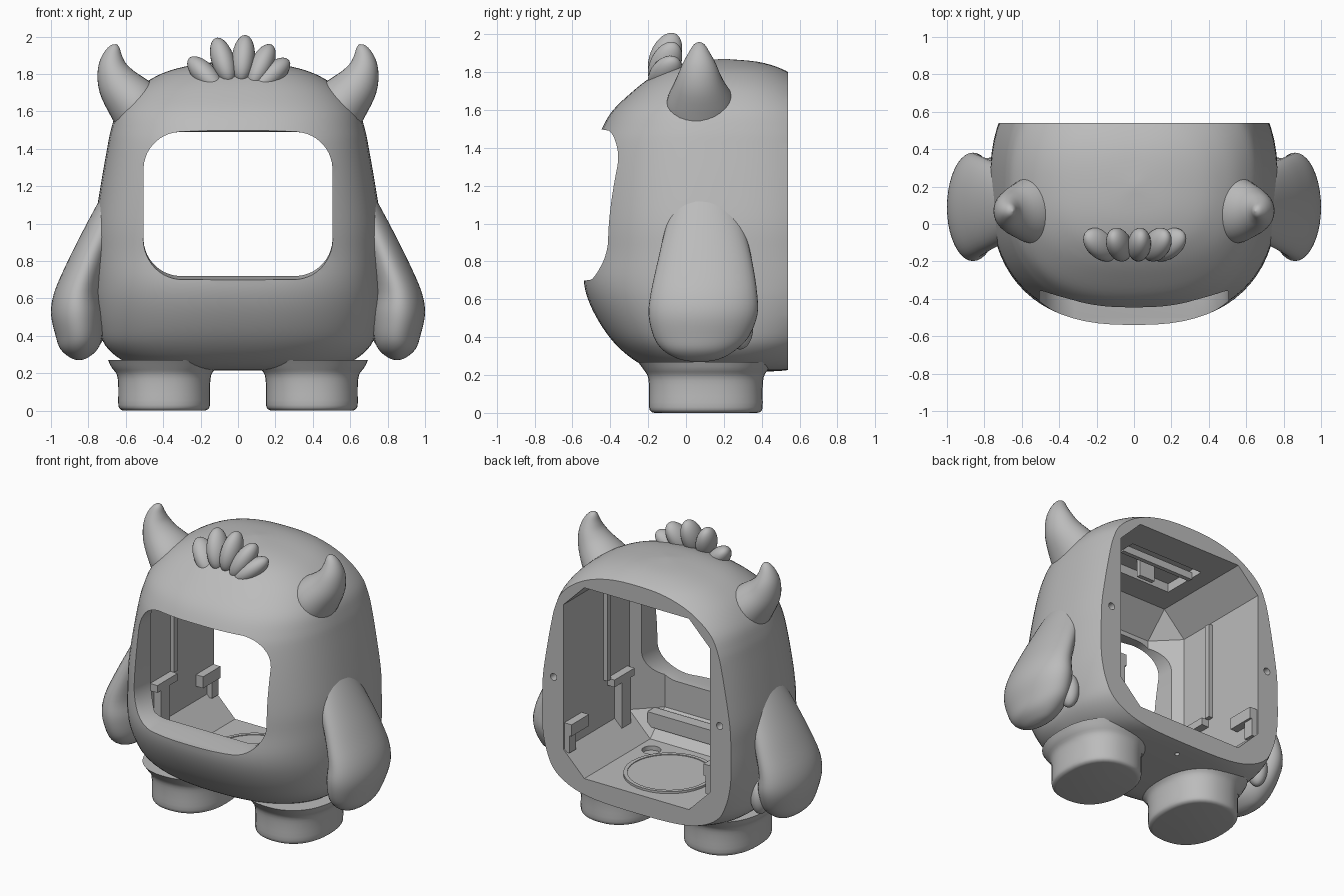
import bpy, bmesh, math
from mathutils import Vector, Matrix

if "Cube" in bpy.data.objects:
    bpy.data.objects.remove(bpy.data.objects["Cube"], do_unlink=True)

grey = bpy.data.materials.new("plain_grey")
grey.use_nodes = True
GREY = (0.5, 0.5, 0.5, 1)
grey.diffuse_color = GREY
grey.node_tree.nodes["Principled BSDF"].inputs["Base Color"].default_value = GREY


def make(name, bm):
    """Turn a bmesh into a finished object."""
    bmesh.ops.recalc_face_normals(bm, faces=bm.faces)
    mesh = bpy.data.meshes.new(name)
    bm.to_mesh(mesh)
    bm.free()
    mesh.materials.append(grey)
    obj = bpy.data.objects.new(name, mesh)
    bpy.context.collection.objects.link(obj)
    return obj


def smooth(obj, angle=35):
    bpy.ops.object.select_all(action='DESELECT')
    obj.select_set(True)
    bpy.context.view_layer.objects.active = obj
    bpy.ops.object.shade_smooth_by_angle(angle=math.radians(angle))


def spline(rows, steps):
    """Catmull-Rom through rows of ring values."""
    pts = [Vector(r) for r in rows]
    out = []
    for i in range(len(pts) - 1):
        a, b, c, d = pts[max(i - 1, 0)], pts[i], pts[i + 1], pts[min(i + 2, len(pts) - 1)]
        for k in range(steps):
            t = k / steps
            out.append(b + (c - a) * (t / 2) + (a * 2 - b * 5 + c * 4 - d) * (t * t / 2)
                       + (b * 3 - a - c * 3 + d) * (t ** 3 / 2))
    return out + [pts[-1]]


def loft(name, rows, power=2.0, sides=40, steps=4, side=1):
    """Rows: x, y, z, x radius, y radius, tilt about y."""
    bm = bmesh.new()
    rings = []
    for x, y, z, a, b, tilt in spline(rows, steps):
        ring = []
        for k in range(sides):
            t = math.tau * k / sides
            u, v = (math.copysign(abs(f) ** (2 / power), f) for f in (math.cos(t), math.sin(t)))
            ring.append(bm.verts.new((side * (x + a * u * math.cos(tilt)), y + b * v,
                                      z - a * u * math.sin(tilt))))
        rings.append(ring)
    for r, q in zip(rings, rings[1:]):
        for k in range(sides):
            n = (k + 1) % sides
            bm.faces.new((r[k], r[n], q[n], q[k]))
    bm.faces.new(rings[0])
    bm.faces.new(rings[-1])
    return make(name, bm)


def box(name, lo, hi, chamfer=0):
    bm = bmesh.new()
    lo, hi = Vector(lo), Vector(hi)
    bmesh.ops.create_cube(bm, size=1, matrix=Matrix.Translation((lo + hi) / 2)
                          @ Matrix.Diagonal((*(hi - lo), 1)))
    if chamfer:
        bmesh.ops.bevel(bm, geom=bm.edges[:], offset=chamfer, segments=1, affect='EDGES')
    return make(name, bm)


def cylinder(name, centre, radius, depth, along_y=False):
    bm = bmesh.new()
    turn = Matrix.Rotation(math.pi / 2, 4, 'X') if along_y else Matrix()
    bmesh.ops.create_cone(bm, cap_ends=True, segments=32, radius1=radius, radius2=radius,
                          depth=depth, matrix=Matrix.Translation(centre) @ turn)
    return make(name, bm)


def ellipsoid(name, centre, radii, turn=Matrix()):
    bm = bmesh.new()
    bmesh.ops.create_uvsphere(bm, u_segments=24, v_segments=16, radius=1,
                              matrix=Matrix.Translation(centre) @ turn @ Matrix.Diagonal((*radii, 1)))
    smooth(make(name, bm), 60)


def window_cutter():
    """Rounded rectangle that flares towards the front."""
    bm = bmesh.new()
    loops = []
    for y, grow in ((-0.8, 0.04), (-0.5, 0.018), (-0.4, 0), (-0.1, 0)):
        loop = []
        for k in range(48):
            t = math.tau * (k + 0.5) / 48
            c, s = math.cos(t), math.sin(t)
            loop.append(bm.verts.new((math.copysign(0.305, c) + (0.2 + grow) * c, y,
                                      1.105 + math.copysign(0.185, s) + (0.2 + grow) * s)))
        loops.append(loop)
    for r, q in zip(loops, loops[1:]):
        for k in range(48):
            n = (k + 1) % 48
            bm.faces.new((r[k], r[n], q[n], q[k]))
    bm.faces.new(loops[0])
    bm.faces.new(loops[-1])
    return make("window_cutter", bm)


def cut(obj, cutter):
    mod = obj.modifiers.new("cut", 'BOOLEAN')
    mod.operation, mod.solver, mod.object = 'DIFFERENCE', 'EXACT', cutter
    bpy.context.view_layer.objects.active = obj
    bpy.ops.object.modifier_apply(modifier=mod.name)
    bpy.data.objects.remove(cutter, do_unlink=True)


# Body shell: height, half width, half depth
profile = [(.215, .01, .01), (.218, .3, .22), (.23, .5, .36), (.27, .62, .46), (.35, .71, .56),
           (.45, .745, .64), (.58, .765, .71), (.7, .77, .74), (.85, .77, .73), (1, .765, .725),
           (1.2, .735, .71), (1.4, .7, .68), (1.5, .68, .645), (1.6, .645, .585), (1.7, .565, .48),
           (1.77, .47, .39), (1.82, .36, .3), (1.855, .2, .18), (1.87, .01, .01)]
body = loft("body_shell", [(0, .2, z, w, d, 0) for z, w, d in profile], power=2.5, sides=72)
cut(body, box("back_cutter", (-2, .54, -1), (2, 2, 3)))
cut(body, box("cavity_cutter", (-.56, -.34, .36), (.56, .95, 1.68), chamfer=.16))
cut(body, window_cutter())
cut(body, box("ceiling_recess_cutter", (-.28, 0, 1.6), (.28, .32, 1.74)))
cut(body, cylinder("floor_hole_cutter", (.3, -.05, .36), .06, .06))
cut(body, cylinder("underside_hole_cutter", (0, .42, .23), .015, .1))
for s in (-1, 1):
    cut(body, cylinder("screw_hole_cutter", (s * .635, .54, 1), .024, .12, along_y=True))
smooth(body)

# Fittings inside the shell
cylinder("floor_ring", (0, .18, .365), .29, .02)
cut(bpy.data.objects["floor_ring"], cylinder("ring_cutter", (0, .18, .38), .265, .02))
box("ceiling_tab", (-.06, .1, 1.62), (.06, .13, 1.75))
box("ceiling_rail", (-.28, .2, 1.67), (.28, .23, 1.72))
box("front_floor_step", (-.45, -.3, .42), (.45, -.22, .52))

for s, word in ((-1, "right"), (1, "left")):
    def span(name, lo, hi):
        xs = sorted((s * lo[0], s * hi[0]))
        box(word + name, (xs[0], *lo[1:]), (xs[1], *hi[1:]))
    span("_front_post", (.505, -.12, .4), (.58, -.02, .78))
    span("_front_ledge", (.505, -.16, .78), (.58, .06, .83))
    span("_wall_rail", (.53, .06, .83), (.58, .1, 1.5))
    span("_back_bracket", (.505, .34, .62), (.58, .53, .7))
    span("_back_post", (.52, .46, .5), (.58, .53, .62))

    # Legs
    smooth(loft(word + "_leg", [(.395, .105, 0, .215, .27, 0), (.395, .105, .006, .232, .288, 0),
                                (.395, .105, .03, .245, .3, 0), (.395, .105, .12, .245, .3, 0),
                                (.395, .105, .19, .252, .306, 0), (.395, .105, .23, .28, .33, 0),
                                (.395, .105, .27, .3, .36, 0)], power=2.3, steps=3, side=s))

    # Arms with a small thumb
    smooth(loft(word + "_arm", [(.85, .07, .27, .01, .03, 0), (.85, .07, .285, .05, .11, 0),
                                (.85, .07, .33, .1, .19, 0), (.85, .08, .4, .125, .25, 0),
                                (.86, .09, .52, .14, .288, 0), (.855, .095, .64, .125, .28, 0),
                                (.8, .1, .8, .11, .25, 0), (.735, .1, .95, .1, .215, 0),
                                (.67, .1, 1.1, .085, .17, 0), (.62, .1, 1.25, .05, .1, 0)], side=s), 60)
    ellipsoid(word + "_thumb", (s * .77, .285, .45), (.06, .07, .115))

    # Horns curving up and inwards
    smooth(loft(word + "_horn", [(.54, .075, 1.62, .15, .18, .78), (.575, .075, 1.665, .14, .17, .75),
                                 (.645, .07, 1.755, .11, .125, .55), (.672, .07, 1.84, .078, .09, .15),
                                 (.668, .07, 1.905, .05, .055, -.2), (.655, .07, 1.945, .025, .028, -.4),
                                 (.648, .07, 1.958, .003, .003, -.4)], sides=28, side=s), 60)

# Hair tuft: five petals fanned out, tips given as x, z, lean
for i, (x, z, lean) in enumerate([(-.255, 1.88, -.75), (-.115, 1.985, -.3), (.04, 2, .1),
                                  (.175, 1.95, .45), (.265, 1.87, .85)]):
    turn = Matrix.Rotation(lean, 4, 'Y') @ Matrix.Rotation(-.4, 4, 'X')
    centre = Vector((x, -.06, z)) - turn @ Vector((0, 0, .13))
    ellipsoid("hair_petal_%d" % (i + 1), centre, (.062, .08, .135), turn)
